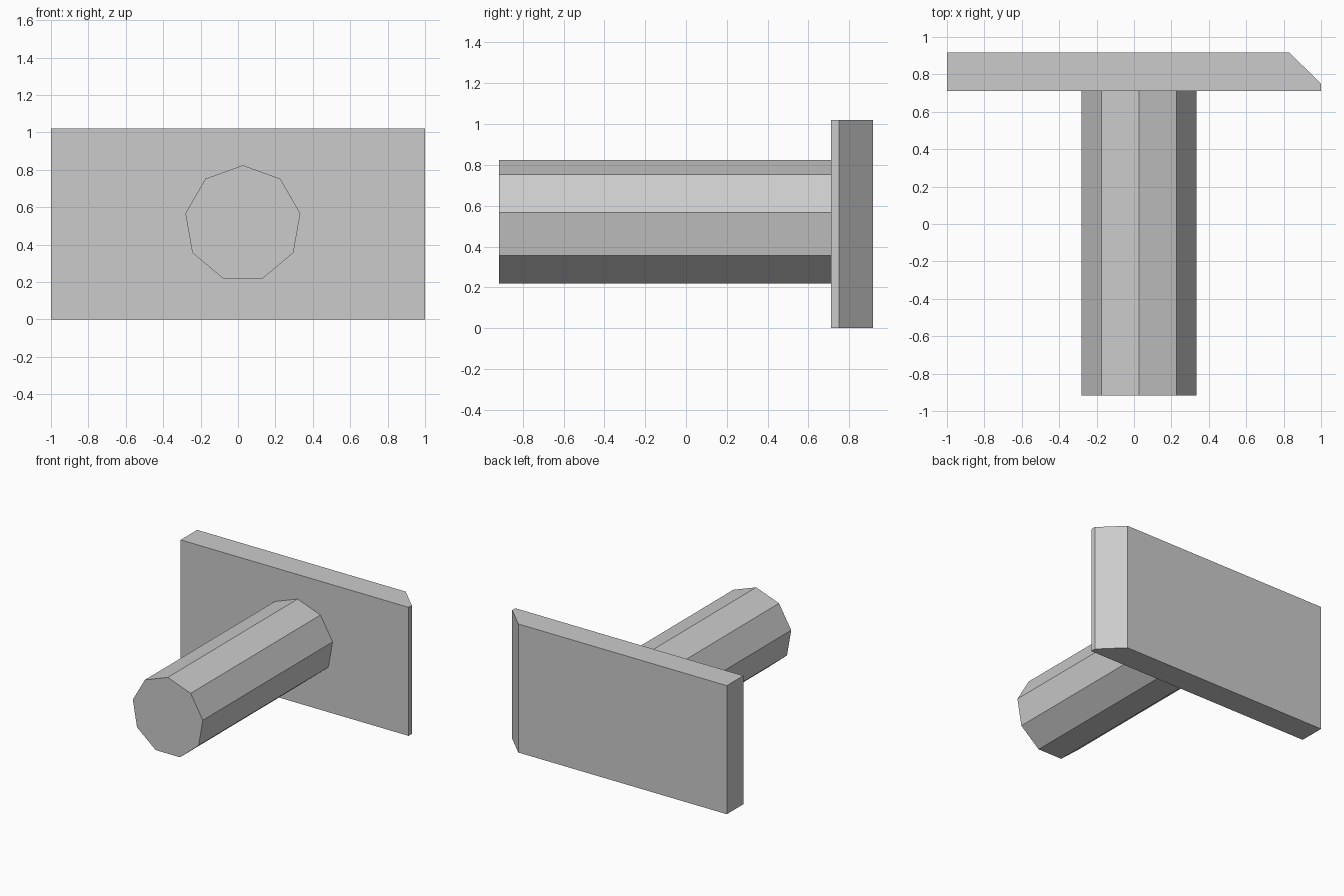
import bpy
import bmesh
import math
from mathutils import Vector

cube = bpy.data.objects.get("Cube")
if cube:
    bpy.data.objects.remove(cube, do_unlink=True)

# Single plain grey
grey = bpy.data.materials.new("plain_grey")
grey.use_nodes = True
colour = (0.6, 0.6, 0.6, 1.0)
grey.diffuse_color = colour
grey.node_tree.nodes["Principled BSDF"].inputs["Base Color"].default_value = colour


def prism(name, outline, direction):
    """Extrude a flat outline along a direction into a closed solid."""
    bm = bmesh.new()
    face = bm.faces.new([bm.verts.new(p) for p in outline])
    extruded = bmesh.ops.extrude_face_region(bm, geom=[face], use_keep_orig=True)
    verts = [g for g in extruded["geom"] if isinstance(g, bmesh.types.BMVert)]
    bmesh.ops.translate(bm, verts=verts, vec=Vector(direction))
    bmesh.ops.recalc_face_normals(bm, faces=bm.faces)
    mesh = bpy.data.meshes.new(name)
    bm.to_mesh(mesh)
    bm.free()
    mesh.materials.append(grey)
    obj = bpy.data.objects.new(name, mesh)
    bpy.context.collection.objects.link(obj)
    return obj


FRONT, JOIN, BACK = -0.917, 0.71, 0.917

# Back plate with one bevelled rear corner
plate = [(-1, JOIN, 0), (1, JOIN, 0), (1, 0.75, 0), (0.83, BACK, 0), (-1, BACK, 0)]
prism("back_plate", plate, (0, 0, 1.02))

# Nine-sided shaft, point upward
sides, radius, cx, cz = 9, 0.312, 0.026, 0.513
angles = [math.pi / 2 + math.tau * i / sides for i in range(sides)]
ring = [(cx + radius * math.cos(a), FRONT, cz + radius * math.sin(a)) for a in angles]
prism("shaft", ring, (0, JOIN - FRONT, 0))
